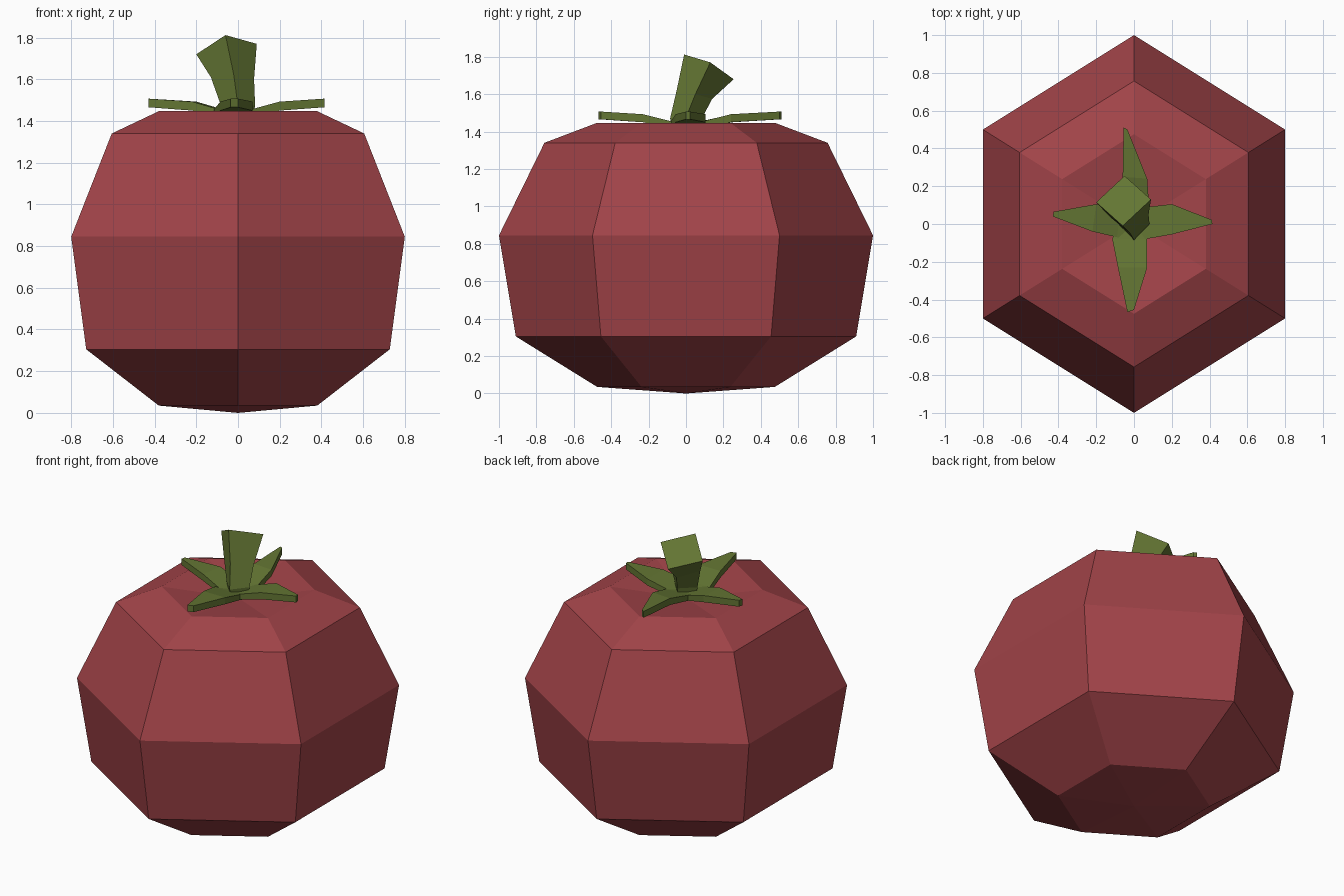
import bpy, bmesh, math

if "Cube" in bpy.data.objects:
    bpy.data.objects.remove(bpy.data.objects["Cube"])


def material(name, rgb):
    m = bpy.data.materials.new(name)
    m.diffuse_color = (*rgb, 1)
    m.use_nodes = True
    m.node_tree.nodes["Principled BSDF"].inputs["Base Color"].default_value = m.diffuse_color
    return m


red = material("fruit red", (0.36, 0.057, 0.066))
green = material("leaf green", (0.125, 0.178, 0.033))


def loft(name, rings, mat, bottom=None, top=None):
    """Skin a stack of rings; close each end with a point or a flat cap."""
    bm = bmesh.new()
    rows = [[bm.verts.new(p) for p in ring] for ring in rings]
    n = len(rows[0])
    for a, b in zip(rows, rows[1:]):
        for i in range(n):
            j = (i + 1) % n
            bm.faces.new((a[i], a[j], b[j], b[i]))
    for row, tip in ((rows[0], bottom), (rows[-1], top)):
        if tip is None:
            bm.faces.new(row)
        else:
            c = bm.verts.new(tip)
            for i in range(n):
                bm.faces.new((row[i], row[(i + 1) % n], c))
    bmesh.ops.recalc_face_normals(bm, faces=bm.faces)
    me = bpy.data.meshes.new(name)
    bm.to_mesh(me)
    bm.free()
    me.materials.append(mat)
    ob = bpy.data.objects.new(name, me)
    bpy.context.collection.objects.link(ob)
    return ob


# Fruit body: six-sided rings, pointed bottom, dimpled top
def hexagon(r, z):
    return [(r * 0.8 / math.cos(math.pi / 6) * math.sin(k * math.pi / 3),
             r * math.cos(k * math.pi / 3), z) for k in range(6)]


profile = [(0.475, 0.035), (0.91, 0.305), (1.0, 0.845), (0.757, 1.34), (0.475, 1.447)]
loft("fruit_body", [hexagon(r, z) for r, z in profile], red,
     bottom=(0, 0, 0), top=(0, 0, 1.385))

# Stem: square section that bends back and widens (front, right, back, left corners)
loft("stem", [
    [(0, -0.07, 1.40), (0.07, 0, 1.40), (0, 0.07, 1.40), (-0.07, 0, 1.40)],
    [(0, -0.085, 1.47), (0.082, 0, 1.475), (0, 0.09, 1.48), (-0.082, 0, 1.475)],
    [(-0.02, -0.05, 1.62), (0.077, 0.05, 1.60), (-0.03, 0.14, 1.575), (-0.13, 0.04, 1.61)],
    [(-0.06, -0.01, 1.812), (0.09, 0.13, 1.77), (-0.05, 0.255, 1.68), (-0.2, 0.115, 1.72)],
], green)

# Leaves: left and right outline points at root, middle and tip
leaves = {
    "leaf_right": [((0.07, 0.09), (0.06, -0.08)), ((0.2, 0.105), (0.2, -0.055)),
                   ((0.412, 0.022), (0.415, 0.0))],
    "leaf_back": [((-0.08, 0.08), (0.08, 0.09)), ((-0.06, 0.25), (0.07, 0.24)),
                  ((-0.055, 0.51), (-0.035, 0.5))],
    "leaf_left": [((-0.09, -0.07), (-0.07, 0.09)), ((-0.22, -0.04), (-0.2, 0.105)),
                  ((-0.43, 0.04), (-0.425, 0.065))],
    "leaf_front": [((0.07, -0.08), (-0.115, -0.08)), ((0.07, -0.23), (-0.085, -0.23)),
                   ((0.0, -0.455), (-0.035, -0.467))],
}
heights = [(1.42, 1.455), (1.45, 1.455 + 0.038), (1.466, 1.507)]
for name, outline in leaves.items():
    (ax, ay), (bx, by) = outline[0]
    mx, my = (ax + bx) / 2, (ay + by) / 2
    # Extend the root under the stem to the centre
    rows = [((ax - mx, ay - my), (bx - mx, by - my))] + outline
    zs = [(1.405, 1.44)] + heights
    loft(name, [[(*a, lo), (*b, lo), (*b, hi), (*a, hi)]
                for (a, b), (lo, hi) in zip(rows, zs)], green)
